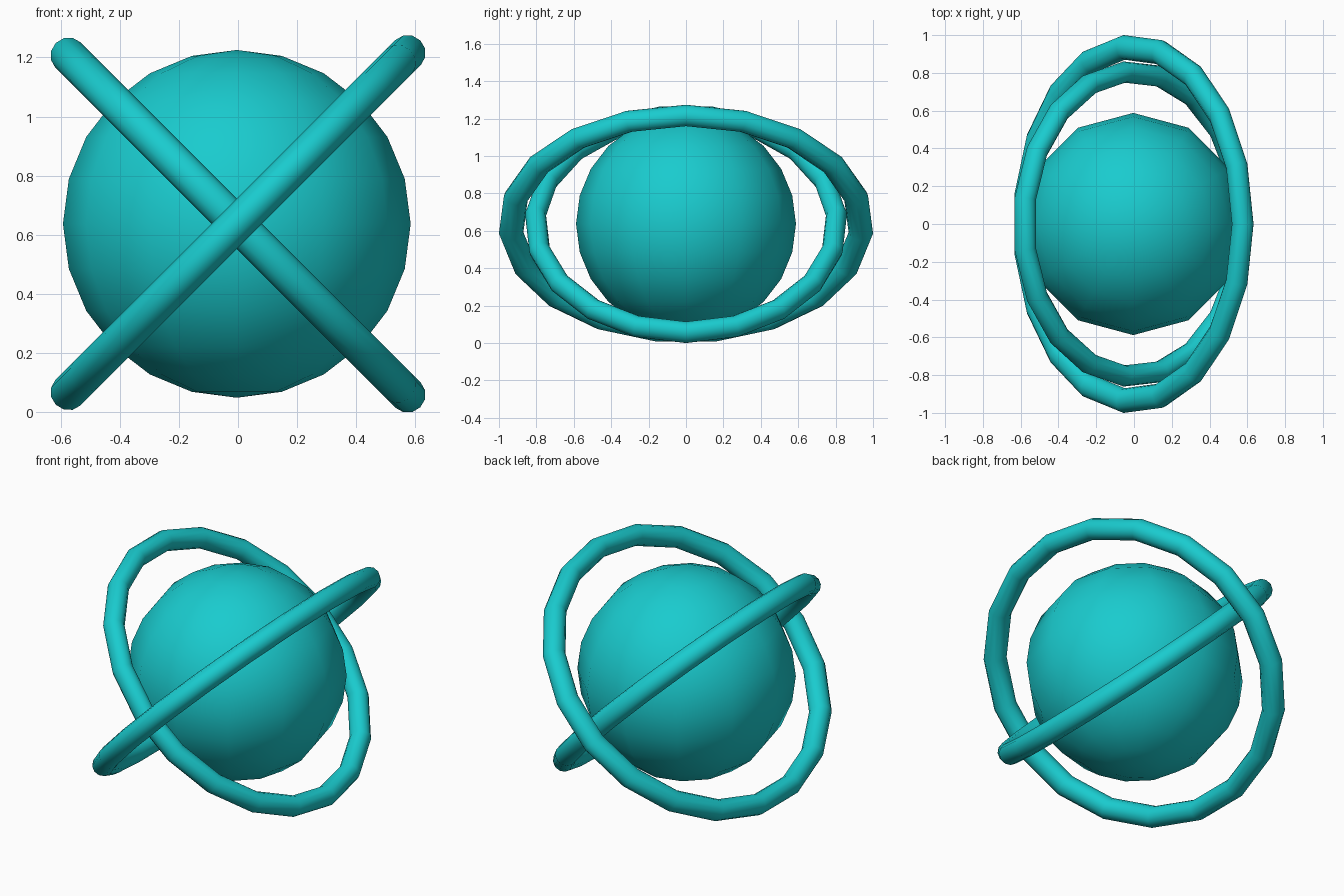
import bpy
from math import radians

if "Cube" in bpy.data.objects:
    bpy.data.objects.remove(bpy.data.objects["Cube"])

CENTRE = (-0.004, 0, 0.637)

teal = bpy.data.materials.new("teal")
teal.diffuse_color = (0.01, 0.6, 0.62, 1)
teal.use_nodes = True
teal.node_tree.nodes["Principled BSDF"].inputs["Base Color"].default_value = teal.diffuse_color


def finish(name):
    ob = bpy.context.object
    ob.name = name
    ob.data.materials.append(teal)
    bpy.ops.object.shade_smooth()
    return ob


# Central ball
bpy.ops.mesh.primitive_uv_sphere_add(segments=12, ring_count=12, radius=0.588, location=CENTRE)
finish("core_ball")


# Two crossed rings, tilted opposite ways; the outer one is stretched front to back
def ring(name, tilt, depth):
    bpy.ops.mesh.primitive_torus_add(major_segments=19, minor_segments=12,
                                     major_radius=1, minor_radius=0.07,
                                     location=CENTRE, rotation=(0, radians(tilt), 0))
    finish(name).scale = (0.82, depth, 0.86)


ring("outer_ring", -45, 0.938)
ring("inner_ring", 45, 0.807)
